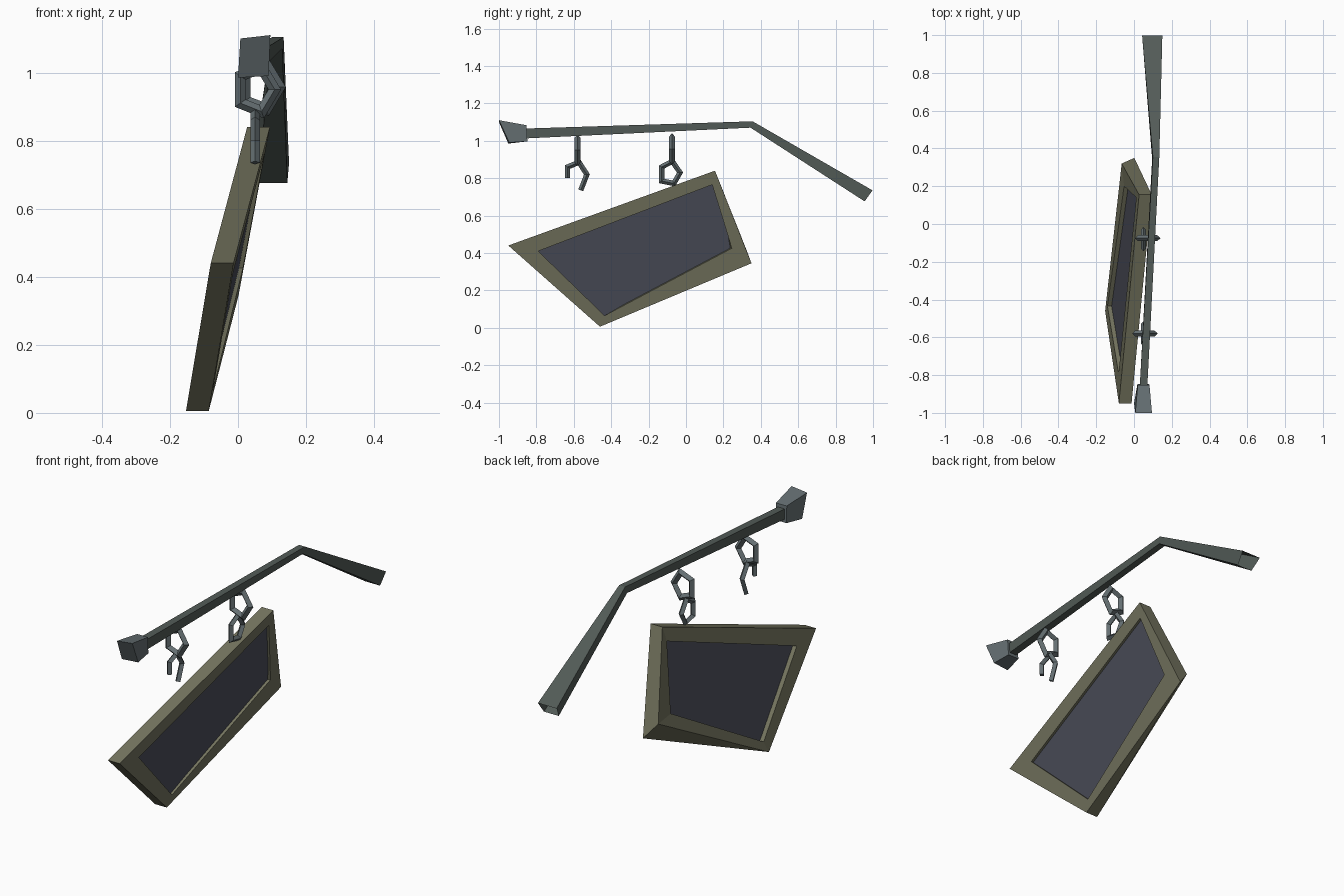
import bpy, bmesh
from math import cos, sin, tau
from mathutils import Vector

if "Cube" in bpy.data.objects:
    bpy.data.objects.remove(bpy.data.objects["Cube"])


def material(name, rgb):
    m = bpy.data.materials.new(name)
    m.diffuse_color = (*rgb, 1)
    m.use_nodes = True
    m.node_tree.nodes["Principled BSDF"].inputs["Base Color"].default_value = m.diffuse_color
    return m


WOOD = material("old_wood", (0.17, 0.17, 0.11))
SLATE = material("slate", (0.07, 0.075, 0.10))
POLE = material("dark_iron", (0.085, 0.105, 0.095))
IRON = material("iron", (0.13, 0.16, 0.17))


def loft(name, rings, mat, wrap=False, cap_start=True, cap_end=True):
    """Skin a row of equal-sized point rings with flat faces."""
    bm = bmesh.new()
    vs = [[bm.verts.new(p) for p in r] for r in rings]
    n = len(vs[0])
    pairs = list(zip(vs, vs[1:])) + ([(vs[-1], vs[0])] if wrap else [])
    for a, b in pairs:
        for i in range(n):
            j = (i + 1) % n
            bm.faces.new((a[i], a[j], b[j], b[i]))
    if not wrap:
        if cap_start:
            bm.faces.new(vs[0])
        if cap_end:
            bm.faces.new(vs[-1])
    bmesh.ops.recalc_face_normals(bm, faces=bm.faces)
    me = bpy.data.meshes.new(name)
    bm.to_mesh(me)
    bm.free()
    me.materials.append(mat)
    ob = bpy.data.objects.new(name, me)
    bpy.context.collection.objects.link(ob)
    return ob


def tube(name, path, normal, closed, r=0.016):
    """Four-sided rod with mitred corners along a flat path."""
    pts, nrm = [Vector(p) for p in path], Vector(normal)
    n, rings = len(pts), []
    for i, p in enumerate(pts):
        before = pts[i - 1] if closed or i else p
        after = pts[(i + 1) % n] if closed or i < n - 1 else p
        d1, d2 = (p - before).normalized(), (after - p).normalized()
        side = nrm.cross(d1 + d2).normalized()
        k = r / max(0.5, abs(side.dot(nrm.cross(d2 if d2.length else d1))))
        rings.append([p + side * k, p + nrm * r, p - side * k, p - nrm * r])
    return loft(name, rings, IRON, wrap=closed)


# Crooked sign frame: outer and inner outlines as (y, z) on each side
def on_board(yz, offset):
    return [(-0.013 + 0.0256 * (y + 0.95) + 0.1967 * (z - 0.44) + offset, y, z)
            for y, z in yz]


outer = [(-0.95, 0.44), (0.155, 0.84), (0.35, 0.345), (-0.46, 0.006)]
inner = [(-0.79, 0.41), (0.14, 0.765), (0.245, 0.425), (-0.435, 0.065)]
outer_left = outer[:2] + [(0.32, 0.425)] + outer[3:]
inner_left = inner[:2] + [(0.20, 0.43)] + inner[3:]
left_ring = on_board(outer_left, -0.067)
left_ring[2] = (-0.065, 0.32, 0.425)
loft("sign_frame", [on_board(inner, 0), on_board(outer, 0), left_ring,
                    on_board(inner_left, -0.067)], WOOD, wrap=True)

# Recessed board
loft("sign_board", [on_board(inner, -0.012), on_board(inner_left, -0.045)], SLATE)

# Bent pole, open at the far end
loft("pole", [
    [(0.03, -0.87, 1.065), (0.07, -0.87, 1.065), (0.07, -0.87, 1.012), (0.03, -0.87, 1.012)],
    [(0.10, 0.356, 1.104), (0.134, 0.356, 1.104), (0.13, 0.345, 1.07), (0.096, 0.345, 1.07)],
    [(0.043, 0.997, 0.735), (0.15, 0.997, 0.735), (0.145, 0.955, 0.676), (0.06, 0.955, 0.676)],
], POLE, cap_end=False)

# Flared pole tip
loft("pole_tip", [
    [(0.007, -1.0, 1.10), (0.095, -1.0, 1.11), (0.09, -0.945, 0.99), (0.0, -0.95, 0.985)],
    [(0.02, -0.853, 1.083), (0.082, -0.853, 1.083), (0.08, -0.848, 0.997), (0.018, -0.848, 0.997)],
], IRON)

# Upper chain links around the pole, pentagons facing front
for name, cx, cy, cz in (("front", 0.052, -0.58, 0.95), ("rear", 0.066, -0.075, 0.957)):
    tube(name + "_upper_link",
         [(cx + 0.056 * cos(i * tau / 5), cy, cz + 0.068 * sin(i * tau / 5)) for i in range(5)],
         (0, 1, 0), True)

# Lower links facing sideways: one whole, one broken open
tube("rear_lower_link", [(0.05, y, z) for y, z in (
    (-0.13, 0.86), (-0.073, 0.89), (-0.032, 0.83), (-0.065, 0.772), (-0.13, 0.785))],
    (1, 0, 0), True, 0.014)
tube("front_broken_link", [(0.05, y, z) for y, z in (
    (-0.633, 0.80), (-0.633, 0.86), (-0.572, 0.885), (-0.53, 0.82), (-0.563, 0.735))],
    (1, 0, 0), False, 0.014)
